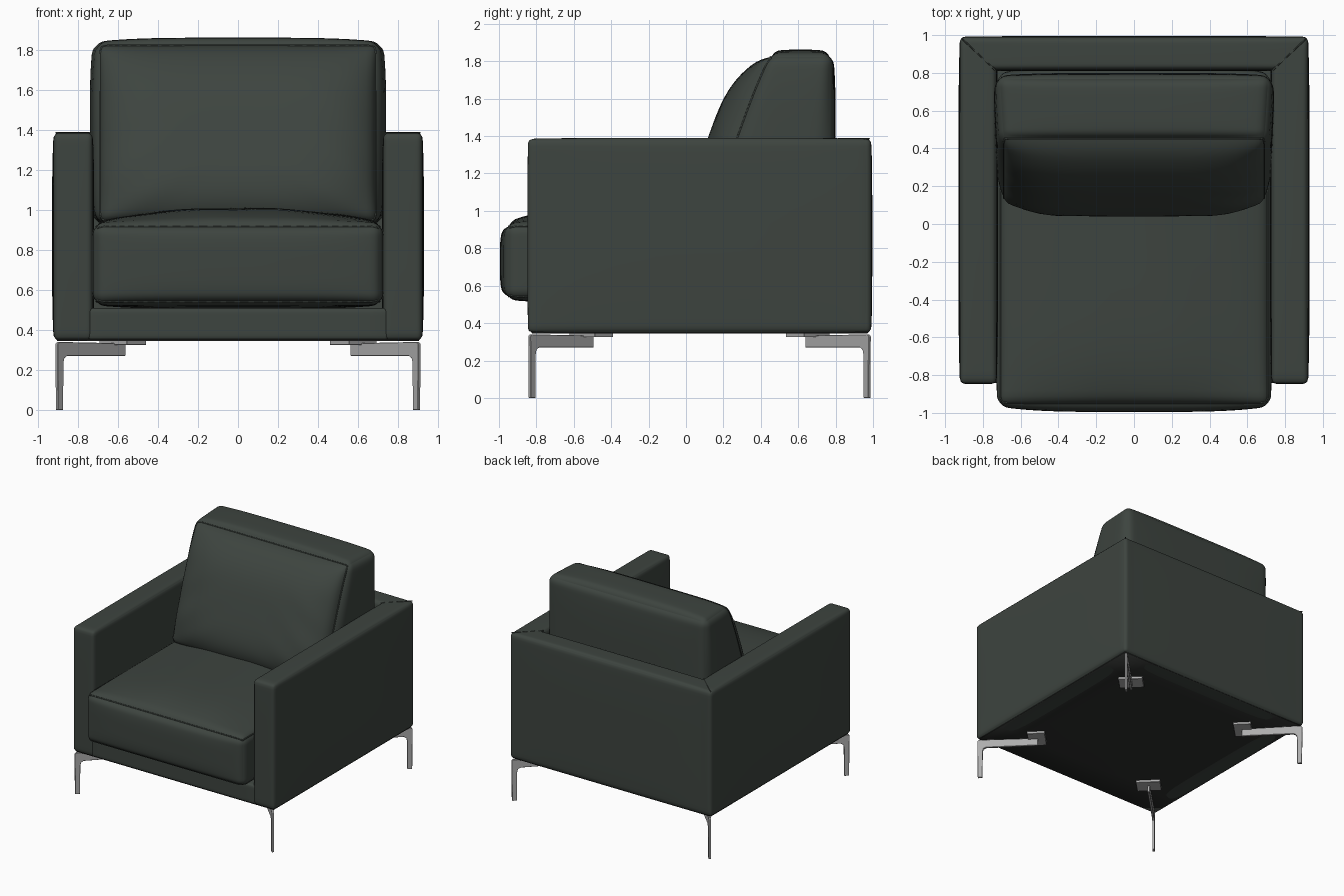
import bpy, bmesh, math
from mathutils import Vector

if "Cube" in bpy.data.objects:
    bpy.data.objects.remove(bpy.data.objects["Cube"])


def material(name, rgb):
    m = bpy.data.materials.new(name)
    m.diffuse_color = (*rgb, 1)
    m.use_nodes = True
    m.node_tree.nodes["Principled BSDF"].inputs["Base Color"].default_value = m.diffuse_color
    return m


GREEN = material("dark green upholstery", (0.047, 0.058, 0.050))
BLACK = material("black underside cloth", (0.026, 0.028, 0.026))
METAL = material("brushed metal", (0.42, 0.42, 0.42))


def add_mesh(name, bm, mat, smooth=True):
    bmesh.ops.recalc_face_normals(bm, faces=bm.faces)
    me = bpy.data.meshes.new(name)
    bm.to_mesh(me)
    bm.free()
    me.materials.append(mat)
    for p in me.polygons:
        p.use_smooth = smooth
    ob = bpy.data.objects.new(name, me)
    bpy.context.collection.objects.link(ob)
    return ob


def soft_point(u, lo, hi, r, bulge, power):
    """Map a point of the unit cube to a rounded, puffed box."""
    mid = [(a + b) / 2 for a, b in zip(lo, hi)]
    h = [(b - a) / 2 for a, b in zip(lo, hi)]
    q = Vector([u[i] * h[i] for i in range(3)])
    c = Vector([max(-(h[i] - r), min(h[i] - r, q[i])) for i in range(3)])
    d = q - c
    p = c + d.normalized() * r
    for i in range(3):
        j, k = (i + 1) % 3, (i + 2) % 3
        p[i] += bulge[i] * u[i] * (1 - abs(u[j]) ** power) * (1 - abs(u[k]) ** power)
    return p + Vector(mid)


def soft_box(name, lo, hi, r, bulge=(0, 0, 0), power=4, shape=None, cuts=23, mat=GREEN):
    """Rounded box; returns the mapping so seams can follow its surface."""
    def place(u):
        p = soft_point(u, lo, hi, r, bulge, power)
        return shape(u, p) if shape else p
    bm = bmesh.new()
    bmesh.ops.create_cube(bm, size=2)
    bmesh.ops.subdivide_edges(bm, edges=bm.edges[:], cuts=cuts, use_grid_fill=True)
    for v in bm.verts:
        v.co = place([math.sin(c * math.pi / 2) for c in v.co])
    add_mesh(name, bm, mat)
    return place


def tube(name, pts, radius=0.005, cyclic=False):
    cu = bpy.data.curves.new(name, 'CURVE')
    cu.dimensions = '3D'
    cu.bevel_depth = radius
    cu.bevel_resolution = 1
    sp = cu.splines.new('POLY')
    sp.points.add(len(pts) - 1)
    for s, p in zip(sp.points, pts):
        s.co = (*p, 1)
    sp.use_cyclic_u = cyclic
    cu.materials.append(GREEN)
    bpy.context.collection.objects.link(bpy.data.objects.new(name, cu))


def seam_loop(name, place, axis, side, n=32):
    """Piping along the four cube edges of one face."""
    corners = [(-1, -1), (1, -1), (1, 1), (-1, 1)]
    pts = []
    for a, b in zip(corners, corners[1:] + corners[:1]):
        for i in range(n):
            t = (1 - math.cos(math.pi * i / n)) / 2
            u = [a[0] + (b[0] - a[0]) * t, a[1] + (b[1] - a[1]) * t]
            u.insert(axis, side)
            pts.append(place(u))
    tube(name, pts, cyclic=True)


# Frame: arms, back and base
for s, label in ((-1, "left"), (1, "right")):
    x0, x1 = sorted((s * 0.727, s * 0.922))
    soft_box(label + "_arm", (x0, -0.845, 0.35), (x1, 0.99, 1.385), 0.028, (0.008, 0.002, 0.006))
    # mitre seam on the back corner
    tube(label + "_mitre_seam", [(s * 0.735, 0.815, 1.386), (s * 0.91, 0.98, 1.386)], 0.004)
soft_box("back_rest_frame", (-0.922, 0.815, 0.35), (0.922, 0.99, 1.385), 0.028, (0, 0.006, 0.006))
soft_box("base_rail", (-0.76, -0.843, 0.35), (0.76, 0.85, 0.51), 0.02, cuts=11)
soft_box("underside", (-0.905, -0.825, 0.345), (0.905, 0.97, 0.353), 0.002, cuts=3, mat=BLACK)


# Seat cushion with a crowned top and light creases
def seat_shape(u, p):
    top = max(u[2], 0)
    p.z += top * (0.055 * (1 - u[0] ** 2) * (1 - u[1] ** 6)
                  + 0.003 * math.sin(14 * p.x + 3 * p.y) * (1 - u[0] ** 4) * (1 - u[1] ** 4))
    return p


seat = soft_box("seat_cushion", (-0.725, -0.965, 0.525), (0.725, 0.80, 0.935), 0.06,
                (0.005, 0.03, 0.02), 4, seat_shape, cuts=35)
seam_loop("seat_top_seam", seat, 2, 1)
seam_loop("seat_bottom_seam", seat, 2, -1)


# Back cushion with a sloping, puffed front panel
def back_shape(u, p):
    front = (1 - u[1]) / 2
    t = max(0, min(1, (1.83 - p.z) / 0.88))
    puff = (1 - u[0] ** 6) * (1 - u[2] ** 4)
    p.y -= front * (0.33 * t ** 0.85 + 0.125 * puff)
    # creases fanning out of the lower corners
    fold = math.sin(26 * p.z + 18 * abs(p.x)) * abs(u[0]) ** 2 * t
    p.y += front * 0.010 * fold * puff
    p.x *= 1 - 0.03 * front
    return p


back = soft_box("back_cushion", (-0.728, 0.44, 0.93), (0.728, 0.785, 1.84), 0.06,
                (0.02, 0.015, 0.022), 4, back_shape, cuts=35)
seam_loop("back_front_seam", back, 1, -1)


# Legs: diagonal L-shaped flat bars, each with a mounting plate
def prism(name, outline, origin, along, across, half):
    """Extrude an (along, z) outline sideways by half each way."""
    bm = bmesh.new()
    f = bm.faces.new([bm.verts.new(origin + along * s + Vector((0, 0, z)) - across * half)
                      for s, z in outline])
    ext = bmesh.ops.extrude_face_region(bm, geom=[f])
    bmesh.ops.translate(bm, vec=across * half * 2,
                        verts=[g for g in ext["geom"] if isinstance(g, bmesh.types.BMVert)])
    ob = add_mesh(name, bm, METAL, False)
    bev = ob.modifiers.new("soft edges", 'BEVEL')
    bev.width = 0.002
    bev.segments = 1


LEG = [(0.003, 0), (0.040, 0), (0.042, 0.235), (0.048, 0.258), (0.068, 0.27),
       (0.48, 0.27), (0.48, 0.333), (0.012, 0.34), (0, 0.33)]
PLATE = [(0.40, 0.325), (0.54, 0.325), (0.54, 0.347), (0.40, 0.347)]
for sx, side in ((-1, "left"), (1, "right")):
    for y, sy, end in ((-0.838, -1, "front"), (0.983, 1, "back")):
        along = Vector((-sx, -sy, 0)).normalized()
        across = Vector((-along.y, along.x, 0))
        origin = Vector((sx * 0.908, y, 0))
        prism(f"{end}_{side}_leg", LEG, origin, along, across, 0.009)
        prism(f"{end}_{side}_leg_plate", PLATE, origin, along, across, 0.096)
